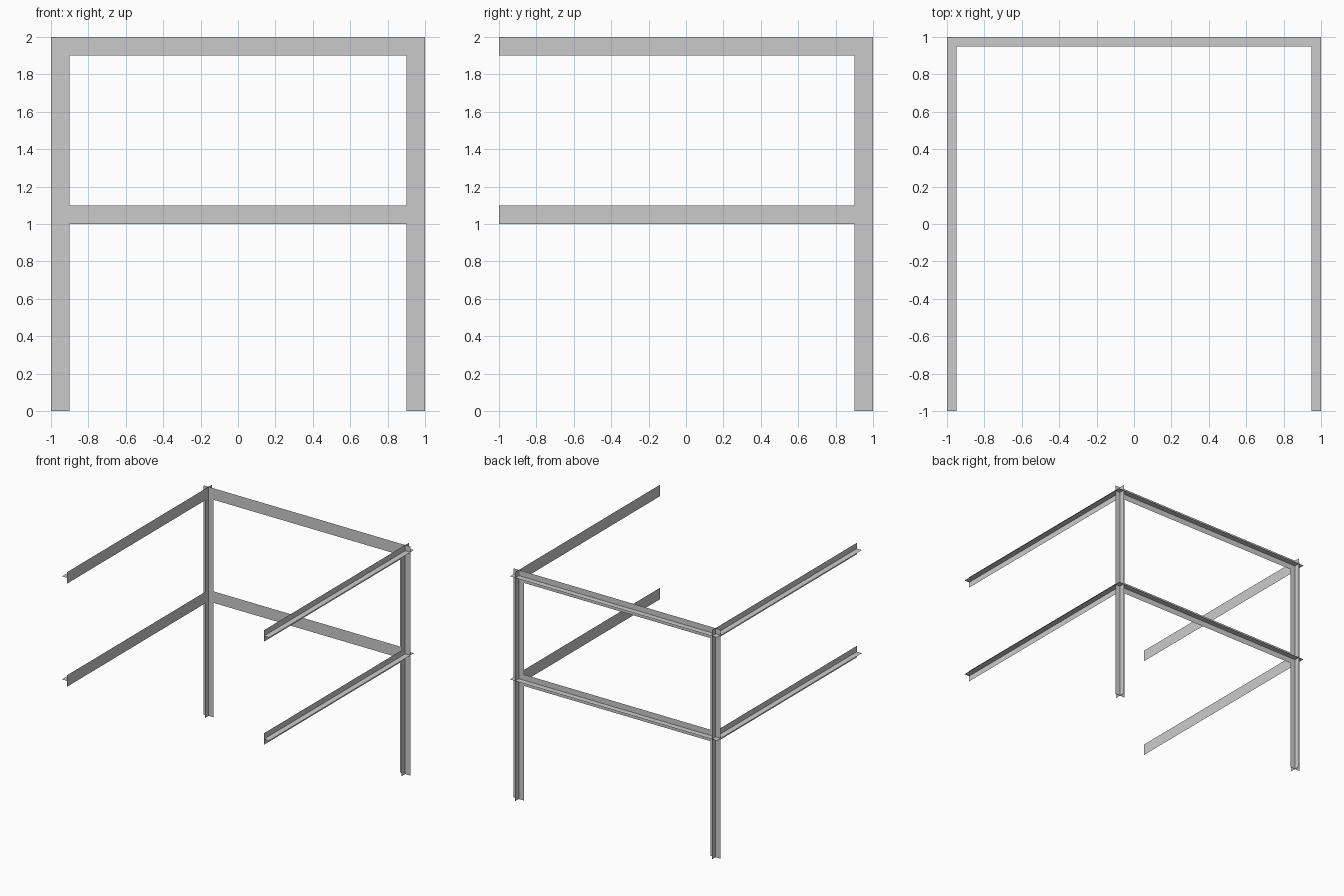
import bpy

if "Cube" in bpy.data.objects:
    bpy.data.objects.remove(bpy.data.objects["Cube"])

R = 0.05          # half width of every steel section
C = 1 - R         # centre line of the posts and beams


def sheets(name, quads, mirror=False):
    """One object made from thin single-sided sheets."""
    verts = [p for q in quads for p in q]
    faces = [tuple(range(i, i + 4)) for i in range(0, len(verts), 4)]
    mesh = bpy.data.meshes.new(name)
    mesh.from_pydata(verts, [], faces)
    ob = bpy.data.objects.new(name, mesh)
    bpy.context.collection.objects.link(ob)
    if mirror:
        ob.modifiers.new("mirror", 'MIRROR').use_mirror_merge = False
    return ob


def wall(a, b, z0, z1):
    """Upright sheet standing on the plan line a-b."""
    return [(*a, z0), (*b, z0), (*b, z1), (*a, z1)]


def shelf(x0, x1, y0, y1, z):
    """Level sheet."""
    return [(x0, y0, z), (x1, y0, z), (x1, y1, z), (x0, y1, z)]


# Cross-shaped corner posts at the back
sheets("back_posts", [
    wall((C - R, C), (C + R, C), 0, 2),
    wall((C, C - R), (C, C + R), 0, 2),
], mirror=True)

# T-shaped rails: upright web with a flange pointing outwards
for level, z in (("middle", 1.05), ("top", 1.95)):
    sheets(level + "_side_rails", [
        wall((C, -1), (C, C - R), z - R, z + R),
        shelf(C, 1, -1, 1, z),
    ], mirror=True)
    sheets(level + "_back_rail", [
        wall((-C + R, C), (C - R, C), z - R, z + R),
        shelf(-C, C, C, 1, z),
    ])
